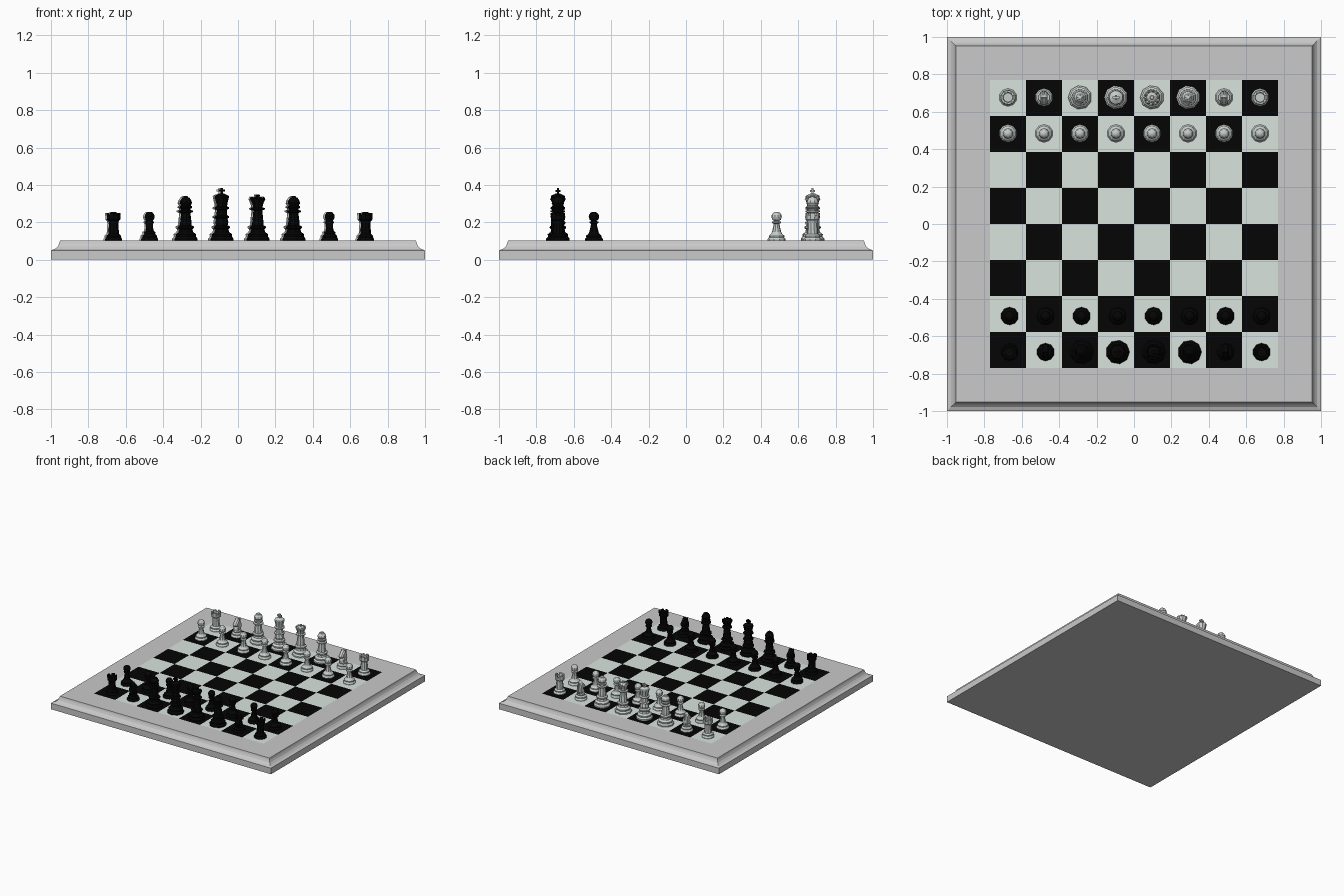
import bpy, bmesh, math
from mathutils import Matrix, Vector

if "Cube" in bpy.data.objects:
    bpy.data.objects.remove(bpy.data.objects["Cube"])

TOP = 0.102          # playing surface height
HALF = 0.77          # half width of the checkered field
SQ = HALF / 4


def material(name, rgb):
    m = bpy.data.materials.new(name)
    m.diffuse_color = (*rgb, 1)
    m.use_nodes = True
    m.node_tree.nodes["Principled BSDF"].inputs["Base Color"].default_value = m.diffuse_color
    return m


GREY = material("frame_grey", (0.585, 0.585, 0.585))
PALE = material("pale_square", (0.70, 0.775, 0.74))
IVORY = material("pale_piece", (0.56, 0.61, 0.59))
DARK = material("black", (0.0015, 0.0015, 0.0015))


def finish(bm, name, mats):
    bmesh.ops.recalc_face_normals(bm, faces=bm.faces)
    me = bpy.data.meshes.new(name)
    bm.to_mesh(me)
    bm.free()
    for m in mats:
        me.materials.append(m)
    return me


def place(me, name, loc=(0, 0, 0), rot=0):
    ob = bpy.data.objects.new(name, me)
    ob.location = loc
    ob.rotation_euler.z = rot
    bpy.context.collection.objects.link(ob)
    return ob


def lathe(bm, profile, sides):
    """Closed turned form from (radius, height) points."""
    rings = []
    for r, z in profile:
        rings.append([bm.verts.new((r * math.cos(2 * math.pi * (i + .5) / sides),
                                    r * math.sin(2 * math.pi * (i + .5) / sides), z))
                      for i in range(sides)])
    for a, b in zip(rings, rings[1:]):
        for i in range(sides):
            j = (i + 1) % sides
            bm.faces.new((a[i], a[j], b[j], b[i]))
    bm.faces.new(rings[0][::-1])
    bm.faces.new(rings[-1])


def box(bm, centre, size, turn=0):
    mat = Matrix.Rotation(turn, 4, 'Z') @ Matrix.Translation(centre) @ Matrix.Diagonal((*size, 1))
    bmesh.ops.create_cube(bm, size=1, matrix=mat)


# Board frame: square rings with a cove moulding, open where the field sits
bm = bmesh.new()
rings = [[bm.verts.new((sx * h, sy * h, z)) for sx, sy in ((-1, -1), (1, -1), (1, 1), (-1, 1))]
         for h, z in ((1, 0), (1, .050), (.978, .058), (.964, .071), (.956, .087), (.952, TOP), (HALF, TOP))]
for a, b in zip(rings, rings[1:]):
    for i in range(4):
        j = (i + 1) % 4
        bm.faces.new((a[i], a[j], b[j], b[i]))
bm.faces.new(rings[0][::-1])
place(finish(bm, "board_frame", [GREY]), "board_frame")

# Checkered field: dark square in the front left corner
bm = bmesh.new()
grid = [[bm.verts.new((-HALF + SQ * i, -HALF + SQ * j, TOP)) for j in range(9)] for i in range(9)]
for i in range(8):
    for j in range(8):
        f = bm.faces.new((grid[i][j], grid[i + 1][j], grid[i + 1][j + 1], grid[i][j + 1]))
        f.material_index = (i + j) % 2
place(finish(bm, "checkered_field", [DARK, PALE]), "checkered_field")

# Turned profiles
SMALL_FOOT = [(.048, 0), (.048, .008), (.041, .018), (.042, .026), (.030, .036)]
TALL_FOOT = [(.064, 0), (.064, .010), (.054, .022), (.056, .034), (.040, .046),
             (.036, .060), (.045, .068), (.044, .076), (.032, .082)]


def pawn(bm):
    lathe(bm, SMALL_FOOT + [(.025, .045), (.019, .070), (.015, .090), (.025, .095), (.025, .101), (.013, .105),
                            (.023, .112), (.028, .126), (.026, .138), (.018, .149), (.007, .154)], 10)


def rook(bm):
    lathe(bm, SMALL_FOOT + [(.029, .050), (.026, .095), (.029, .104), (.037, .112), (.038, .136),
                            (.027, .136), (.025, .122)], 10)
    for k in range(5):  # battlements
        box(bm, (.0315, 0, .141), (.011, .024, .014), 2 * math.pi * k / 5)


def knight(bm):
    lathe(bm, SMALL_FOOT + [(.033, .042), (.030, .050)], 10)
    # horse head: outline in the side plane, facing -y, thinner towards its edges
    outline = [(-.026, .046), (.028, .046), (.034, .070), (.032, .100), (.020, .126), (.006, .136),
               (.000, .148), (-.007, .134), (-.022, .120), (-.041, .098), (-.037, .086),
               (-.024, .088), (-.010, .096), (-.012, .080), (-.024, .066)]
    cy, cz = 0.004, .092
    layers = []
    for x, s in ((-.019, .78), (-.010, 1), (.010, 1), (.019, .78)):
        layers.append([bm.verts.new((x, cy + (y - cy) * s, cz + (z - cz) * s)) for y, z in outline])
    n = len(outline)
    for a, b in zip(layers, layers[1:]):
        for i in range(n):
            j = (i + 1) % n
            bm.faces.new((a[i], a[j], b[j], b[i]))
    bm.faces.new(layers[0][::-1])
    bm.faces.new(layers[-1])
    box(bm, (0, .024, .094), (.008, .026, .075))  # mane ridge


def bishop(bm):
    lathe(bm, TALL_FOOT + [(.031, .100), (.026, .140), (.026, .148), (.039, .153), (.039, .160), (.026, .164),
                           (.026, .170), (.034, .176), (.034, .183), (.027, .188), (.034, .200),
                           (.031, .214), (.020, .230), (.013, .232), (.012, .236), (.006, .239)], 9)


def queen(bm):
    lathe(bm, TALL_FOOT + [(.031, .100), (.025, .155), (.025, .162), (.038, .167), (.038, .174), (.026, .178),
                           (.029, .195), (.040, .220), (.040, .226), (.030, .222), (.020, .232),
                           (.010, .236), (.012, .242), (.009, .248)], 9)
    for k in range(9):  # crown points
        a = 2 * math.pi * k / 9
        bmesh.ops.create_cone(bm, cap_ends=True, segments=4, radius1=.009, radius2=.002, depth=.014,
                              matrix=Matrix.Translation((.034 * math.cos(a), .034 * math.sin(a), .228)))


def king(bm):
    lathe(bm, TALL_FOOT + [(.036, .100), (.031, .118), (.040, .123), (.040, .130), (.030, .135),
                           (.027, .165), (.039, .170), (.039, .178), (.029, .183), (.031, .200),
                           (.039, .234), (.037, .240), (.022, .247), (.012, .252)], 9)
    # cross finial
    box(bm, (0, 0, .263), (.014, .012, .038))
    box(bm, (0, 0, .268), (.036, .012, .013))
    box(bm, (0, 0, .266), (.012, .026, .012))


# Set out both sides on the board
BACK = ["rook", "knight", "bishop", "king", "queen", "bishop", "knight", "rook"]
BUILD = dict(pawn=pawn, rook=rook, knight=knight, bishop=bishop, king=king, queen=queen)
for side, mat, sy, dx, dy, rot in (("light", IVORY, 1, 0, .003, 0), ("dark", DARK, -1, .009, -.011, math.pi)):
    meshes = {}
    for kind, make in BUILD.items():
        bm = bmesh.new()
        make(bm)
        meshes[kind] = finish(bm, f"{side}_{kind}", [mat])
    for i, kind in enumerate(BACK):
        x = -HALF + SQ * (i + .5) + dx
        place(meshes[kind], f"{side}_{kind}_{i + 1}", (x, sy * SQ * 3.5 + dy, TOP), rot)
        place(meshes["pawn"], f"{side}_pawn_{i + 1}", (x, sy * SQ * 2.5 + dy, TOP), rot)
